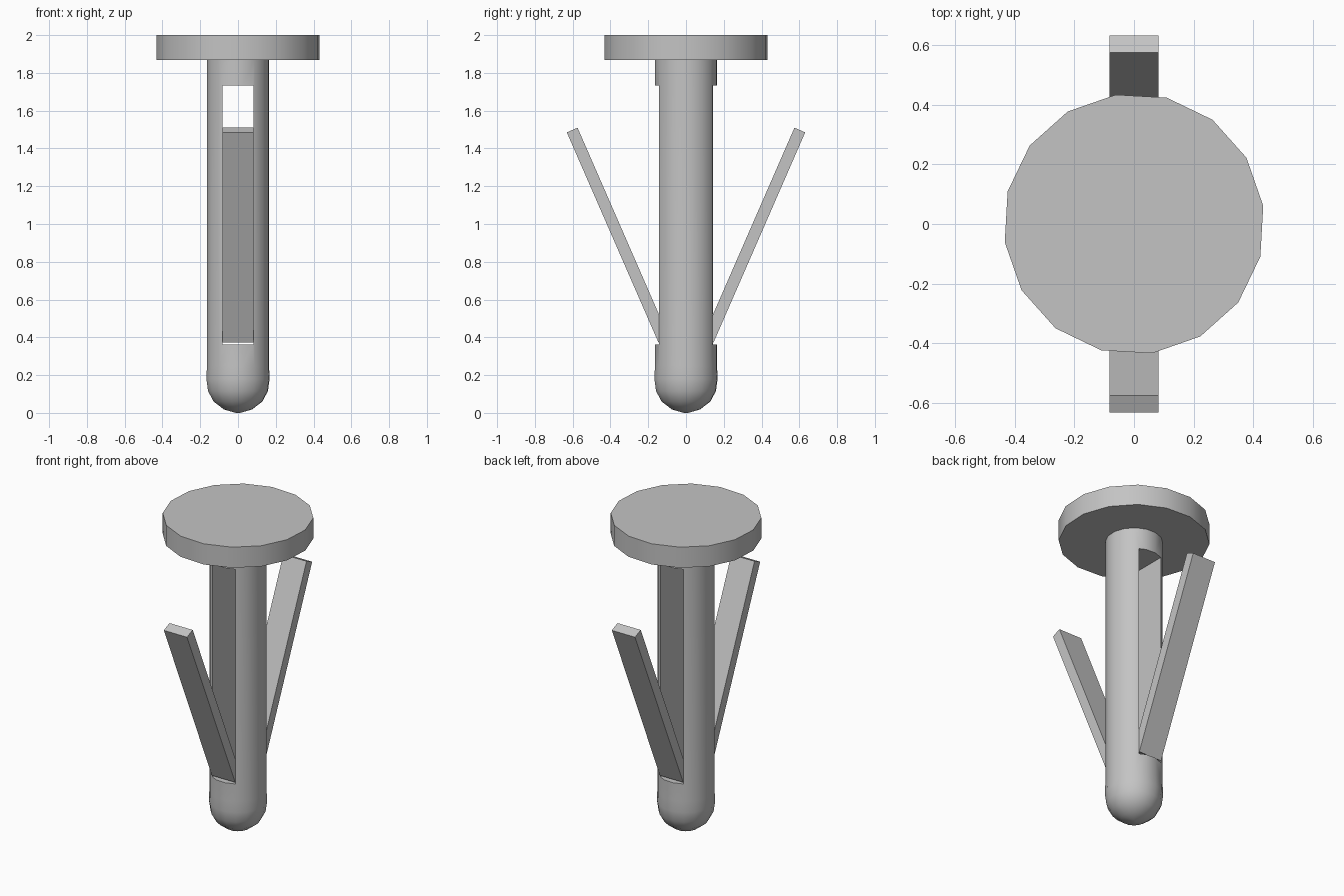
import bpy, bmesh
from math import sin, cos, pi, radians
from mathutils import Vector

if "Cube" in bpy.data.objects:
    bpy.data.objects.remove(bpy.data.objects["Cube"], do_unlink=True)

SIDES = 16
TURN = radians(8)

grey = bpy.data.materials.new("plain grey")
grey.use_nodes = True
grey.diffuse_color = (0.55, 0.55, 0.55, 1)
grey.node_tree.nodes["Principled BSDF"].inputs["Base Color"].default_value = (0.55, 0.55, 0.55, 1)


def add_object(name, bm):
    bmesh.ops.recalc_face_normals(bm, faces=bm.faces)
    mesh = bpy.data.meshes.new(name)
    bm.to_mesh(mesh)
    bm.free()
    mesh.materials.append(grey)
    obj = bpy.data.objects.new(name, mesh)
    bpy.context.collection.objects.link(obj)
    return obj


def lathe(name, profile):
    """Closed solid from (radius, height) rings, with flat ends."""
    bm = bmesh.new()
    rings = [[bm.verts.new((r * cos(TURN + 2 * pi * i / SIDES),
                            r * sin(TURN + 2 * pi * i / SIDES), z))
              for i in range(SIDES)] for r, z in profile]
    for low, high in zip(rings, rings[1:]):
        for i in range(SIDES):
            j = (i + 1) % SIDES
            bm.faces.new((low[i], low[j], high[j], high[i]))
    bm.faces.new(rings[0][::-1])
    bm.faces.new(rings[-1])
    return add_object(name, bm)


def prism(name, outline, half_width):
    """Extrude a (y, z) outline along x."""
    bm = bmesh.new()
    face = bm.faces.new([bm.verts.new((-half_width, y, z)) for y, z in outline])
    new = bmesh.ops.extrude_face_region(bm, geom=[face])["geom"]
    bmesh.ops.translate(bm, vec=(2 * half_width, 0, 0),
                        verts=[v for v in new if isinstance(v, bmesh.types.BMVert)])
    return add_object(name, bm)


def activate(obj):
    bpy.ops.object.select_all(action="DESELECT")
    obj.select_set(True)
    bpy.context.view_layer.objects.active = obj


# Flat round head
head = lathe("head", [(0.437, 1.868), (0.437, 2.0)])

# Shaft with a domed tip
shaft = lathe("shaft", [(0.012, 0.0), (0.075, 0.018), (0.13, 0.06), (0.16, 0.115),
                        (0.169, 0.18), (0.166, 0.25), (0.166, 1.868)])

# Slot cut through the shaft from front to back
cutter = prism("slot_cutter", [(-0.4, 0.362), (0.4, 0.362), (0.4, 1.732), (-0.4, 1.732)], 0.082)
cutter.hide_render = True
activate(shaft)
cut = shaft.modifiers.new("slot", "BOOLEAN")
cut.operation = "DIFFERENCE"
cut.solver = "EXACT"
cut.object = cutter
bpy.ops.object.modifier_apply(modifier=cut.name)
bpy.data.objects.remove(cutter, do_unlink=True)

for obj in (head, shaft):
    activate(obj)
    bpy.ops.object.shade_smooth_by_angle(angle=radians(35))

# Two splayed wings, front and back
foot, tip = Vector((0.146, 0.373)), Vector((0.631, 1.485))
along = (tip - foot).normalized()
inward = Vector((-along.y, along.x)) * 0.062
for name, side in (("front_wing", -1), ("back_wing", 1)):
    corners = (foot, tip, tip + inward, foot + inward)
    prism(name, [(side * p.x, p.y) for p in corners], 0.082)
